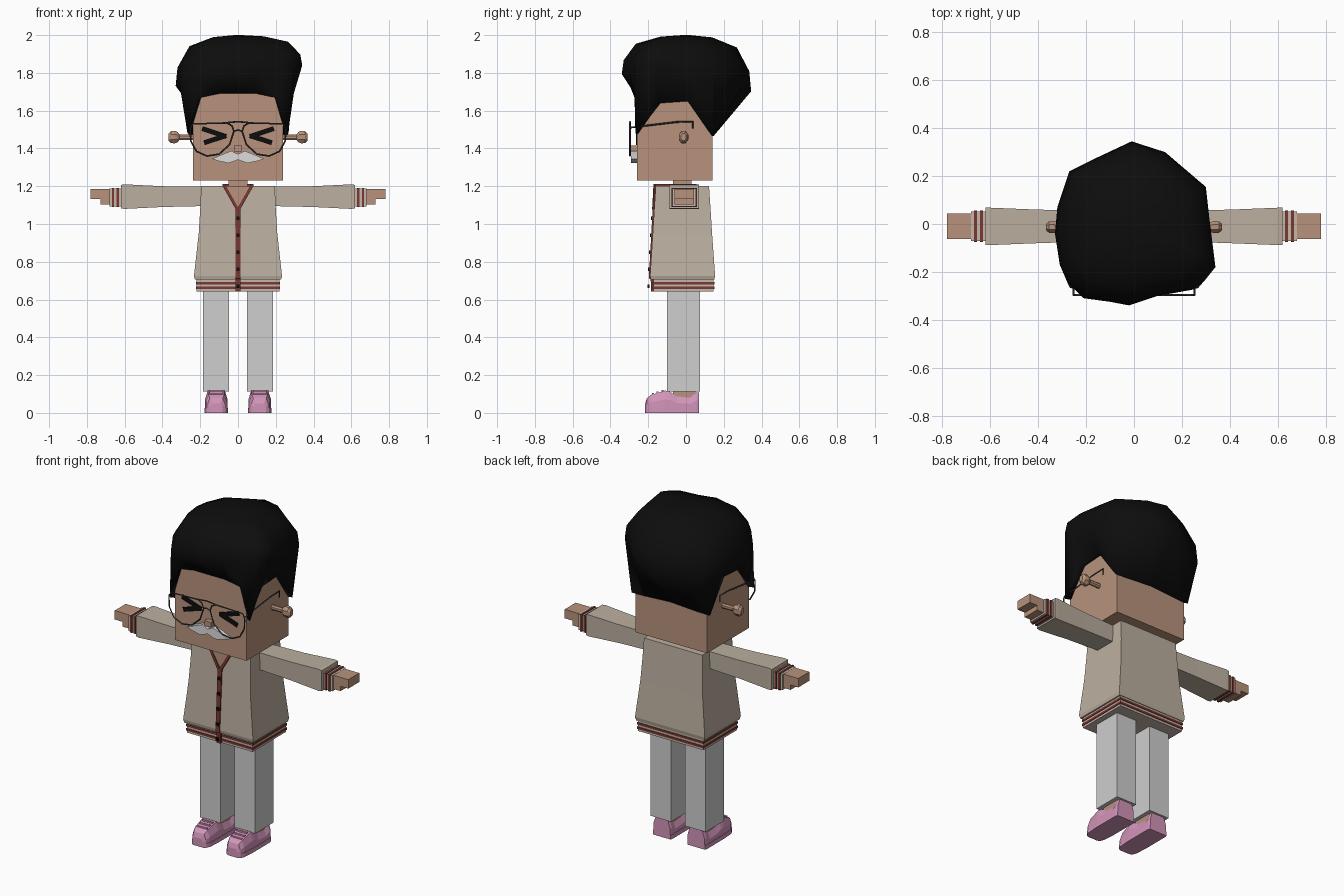
import bpy, bmesh, math
from mathutils import Vector

if "Cube" in bpy.data.objects:
    bpy.data.objects.remove(bpy.data.objects["Cube"], do_unlink=True)


def material(name, r, g, b):
    m = bpy.data.materials.new(name)
    m.use_nodes = True
    m.diffuse_color = (r, g, b, 1)
    bsdf = next(n for n in m.node_tree.nodes if n.type == 'BSDF_PRINCIPLED')
    bsdf.inputs["Base Color"].default_value = (r, g, b, 1)
    bsdf.inputs["Roughness"].default_value = 0.9
    return m


SKIN = material("skin", .48, .29, .2)
BLACK = material("hair_black", .004, .004, .004)
BEIGE = material("jacket_beige", .5, .43, .35)
CREAM = material("trim_cream", .56, .47, .41)
MAROON = material("trim_maroon", .19, .04, .03)
GREY = material("trouser_grey", .62, .62, .62)
PINK = material("shoe_pink", .65, .3, .49)
METAL = material("frame_grey", .05, .05, .055)
WHITE = material("moustache_white", .72, .72, .72)


def finish(name, bm, mat, flip=1):
    """Turn a bmesh into an object; flip=-1 reflects it across x."""
    for v in bm.verts:
        v.co.x *= flip
    bmesh.ops.recalc_face_normals(bm, faces=bm.faces[:])
    me = bpy.data.meshes.new(name)
    bm.to_mesh(me)
    bm.free()
    me.materials.append(mat)
    ob = bpy.data.objects.new(name, me)
    bpy.context.collection.objects.link(ob)
    return ob


def loft(name, mat, rings, flip=1, caps=True):
    bm = bmesh.new()
    rows = [[bm.verts.new(p) for p in ring] for ring in rings]
    n = len(rows[0])
    for a, b in zip(rows, rows[1:]):
        for i in range(n):
            j = (i + 1) % n
            bm.faces.new((a[i], a[j], b[j], b[i]))
    if caps:
        bm.faces.new(rows[0])
        bm.faces.new(rows[-1])
    return finish(name, bm, mat, flip)


def rect_z(z, x0, x1, y0, y1):
    return [(x0, y0, z), (x1, y0, z), (x1, y1, z), (x0, y1, z)]


def rect_x(x, y0, y1, z0, z1):
    return [(x, y0, z0), (x, y1, z0), (x, y1, z1), (x, y0, z1)]


def box(name, mat, x, y, z, flip=1):
    return loft(name, mat, [rect_z(h, *x, *y) for h in z], flip)


def plate(name, mat, outline, y0, y1, flip=1):
    """Extrude an (x, z) outline along y."""
    return loft(name, mat, [[(x, y, z) for x, z in outline] for y in (y0, y1)], flip)


def bar(name, mat, a, b, width, depth, flip=1):
    """Box running from a to b, depth measured mostly along y."""
    a, b = Vector(a), Vector(b)
    d = (b - a).normalized()
    ref = Vector((0, 1, 0)) if abs(d.y) < .9 else Vector((0, 0, 1))
    u = d.cross(ref).normalized() * width / 2
    v = u.cross(d).normalized() * depth / 2
    return loft(name, mat, [[p + u + v, p + u - v, p - u - v, p - u + v] for p in (a, b)], flip)


def wire(name, mat, pts, closed=False, radius=.0045):
    cu = bpy.data.curves.new(name, 'CURVE')
    cu.dimensions = '3D'
    cu.bevel_depth = radius
    cu.bevel_resolution = 0
    sp = cu.splines.new('POLY')
    sp.points.add(len(pts) - 1)
    for p, co in zip(sp.points, pts):
        p.co = (*co, 1)
    sp.use_cyclic_u = closed
    cu.materials.append(mat)
    ob = bpy.data.objects.new(name, cu)
    bpy.context.collection.objects.link(ob)


# Head and neck
box("head", SKIN, (-.238, .238), (-.26, .14), (1.23, 1.72))
box("neck", SKIN, (-.05, .05), (-.07, .03), (1.17, 1.24))
box("nose", SKIN, (-.022, .022), (-.29, -.25), (1.385, 1.415))

# Hair: hairline from back to front, and the widest outline of each side
hairline = [(0, .15, 1.48), (.16, .15, 1.47), (.245, .145, 1.465), (.245, .01, 1.65),
            (.245, -.14, 1.64), (.245, -.19, 1.58), (.25, -.265, 1.48),
            (.2, -.27, 1.67), (.1, -.27, 1.69), (0, -.27, 1.69)]
wide_left = [(-.01, .345), (.13, .3), (.3, .155), (.315, .02), (.335, -.14), (.34, -.18),
             (.3, -.23), (.24, -.275), (.1, -.3), (-.02, -.34)]
wide_right = [(-.17, .27), (-.27, .22), (-.32, .07), (-.33, -.04), (-.31, -.17),
              (-.28, -.24), (-.21, -.31), (-.1, -.325)]
rim = hairline + [(-x, y, z) for x, y, z in hairline[-2:0:-1]]
wide = wide_left + wide_right[::-1]


def wide_height(x, y):
    return 1.78 + .15 * x - .22 * max(y, 0) - .05 * min(y, 0)


hair_rows = [[(x * .95, y * .95, z) for x, y, z in rim],
             [(x * 1.07, y if y > 0 else y * 1.01, z) for x, y, z in rim],
             [(x, y, wide_height(x, y)) for x, y in wide]]
for scale, rise, top in ((.97, .36, 2.0), (.78, .78, 2.0), (.4, .96, 2.0), (.06, 1, 2.0)):
    hair_rows.append([(x * scale, y * scale,
                       wide_height(x, y) + (top - wide_height(x, y)) * rise) for x, y in wide])
hair = loft("hair", BLACK, hair_rows)
for poly in hair.data.polygons:
    poly.use_smooth = True

# Moustache
half = [(0, 1.37), (.035, 1.387), (.08, 1.37), (.138, 1.345), (.11, 1.335), (.05, 1.322), (0, 1.34)]
for side, s in (("left", 1), ("right", -1)):
    plate(side + "_moustache", WHITE, half, -.29, -.255, s)

# Jacket body and hem
torso = [(1.2, .195, -.16, .122), (1.08, .2, -.168, .13), (.95, .208, -.176, .138),
         (.725, .233, -.19, .154), (.705, .228, -.186, .15)]
loft("jacket_body", BEIGE, [rect_z(z, -w, w, f, b) for z, w, f, b in torso])
for i, mat in enumerate((CREAM, MAROON, CREAM, MAROON, CREAM)):
    g = .004 if mat is MAROON else 0
    z = .642 + i * .013
    box("hem_band", mat, (-.219 - g, .219 + g), (-.173 - g, .146 + g), (z, z + .013))

# Front opening, placket, buttons and collar
plate("neck_opening", SKIN, [(0, 1.085), (.068, 1.2), (-.068, 1.2)], -.171, -.15)
bar("placket", MAROON, (0, -.169, 1.09), (0, -.19, .71), .026, .014)
bar("hem_placket", MAROON, (0, -.18, .71), (0, -.178, .642), .026, .014)
for i in range(5):
    z = 1.03 - i * .09
    y = -.178 - (1.09 - z) * .055
    box("button", BLACK, (-.008, .008), (y - .004, y + .008), (z - .009, z + .009))
box("collar_back", MAROON, (-.08, .08), (.04, .055), (1.195, 1.212))

for side, s in (("left", 1), ("right", -1)):
    bar(side + "_collar_front", MAROON, (.004, -.17, 1.08), (.076, -.163, 1.208), .016, .018, s)
    bar(side + "_collar_side", MAROON, (.074, -.165, 1.203), (.074, .05, 1.203), .014, .016, s)

    # Ears: a short stem with a faceted knob
    profile = [(.22, .016), (.31, .016), (.32, .03), (.335, .036), (.355, .034), (.368, .02)]
    loft(side + "_ear", SKIN, [[(x, -.013 + .75 * r * math.cos(k * math.pi / 4 + math.pi / 8),
                                 1.46 + r * math.sin(k * math.pi / 4 + math.pi / 8))
                                for k in range(8)] for x, r in profile], s)

    # Squeezed-shut eyes
    bar(side + "_eye_upper", BLACK, (.19, -.262, 1.505), (.062, -.262, 1.463), .026, .008, s)
    bar(side + "_eye_lower", BLACK, (.18, -.262, 1.43), (.062, -.262, 1.468), .026, .008, s)

    # Spectacles
    lens = [(.06, 1.535), (.24, 1.53), (.253, 1.5), (.25, 1.44), (.22, 1.385), (.165, 1.36),
            (.1, 1.37), (.045, 1.42), (.022, 1.49), (.032, 1.52)]
    wire(side + "_lens_frame", METAL, [(s * x, -.297, z) for x, z in lens], True)
    wire(side + "_temple", METAL, [(s * .252, y, z) for y, z in
         ((-.297, 1.51), (-.2, 1.522), (-.05, 1.54), (.036, 1.542), (.036, 1.505))])

    # Sleeve, striped cuff and hand
    loft(side + "_sleeve", BEIGE, [rect_x(.18, -.073, .055, 1.095, 1.197),
                                   rect_x(.4, -.08, .06, 1.09, 1.2),
                                   rect_x(.6, -.088, .068, 1.08, 1.21),
                                   rect_x(.62, -.088, .068, 1.083, 1.207)], s)
    for i, mat in enumerate((CREAM, MAROON, CREAM, MAROON, CREAM)):
        g = .004 if mat is MAROON else 0
        x = .618 + i * .0125
        box(side + "_cuff_band", mat, (x, x + .0125), (-.072 - g, .053 + g),
            (1.093 - g, 1.187 + g), s)
    box(side + "_hand", SKIN, (.67, .78), (-.062, .043), (1.132, 1.186), s)
    box(side + "_curled_fingers", SKIN, (.67, .728), (-.062, .043), (1.103, 1.132), s)

    # Trouser leg and ankle
    box(side + "_leg", GREY, (.047, .184), (-.1, .075), (.112, .66), s)
    box(side + "_ankle", SKIN, (.07, .16), (-.07, .05), (.06, .12), s)

    # Shoe: sections from toe to heel, then sole and laces
    shoe = [(-.216, .03, .05), (-.207, .045, .078), (-.185, .055, .095), (-.11, .06, .118),
            (-.085, .06, .112), (-.05, .06, .088), (.02, .06, .08), (.055, .06, .108), (.068, .056, .108)]
    c = .115
    loft(side + "_shoe", PINK, [[(c - w, y, .01), (c + w, y, .01), (c + w, y, h * .6),
                                 (c + w * .75, y, h), (c - w * .75, y, h), (c - w, y, h * .6)]
                                for y, w, h in shoe], s)
    loft(side + "_sole", PINK, [[(c - w - .003, y, 0), (c + w + .003, y, 0),
                                 (c + w + .003, y, .026), (c - w - .003, y, .026)]
                                for y, w, h in shoe], s)
    for i in range(3):
        y = -.175 + i * .025
        z = .1 + i * .008
        bar(side + "_lace", PINK, (c - .035, y, z), (c + .035, y, z), .01, .01, s)

# Bridges between the lenses
wire("glasses_top_bridge", METAL, [(-.07, -.297, 1.535), (0, -.297, 1.542), (.07, -.297, 1.535)])
wire("glasses_nose_bridge", METAL, [(-.024, -.297, 1.49), (0, -.297, 1.498), (.024, -.297, 1.49)])
